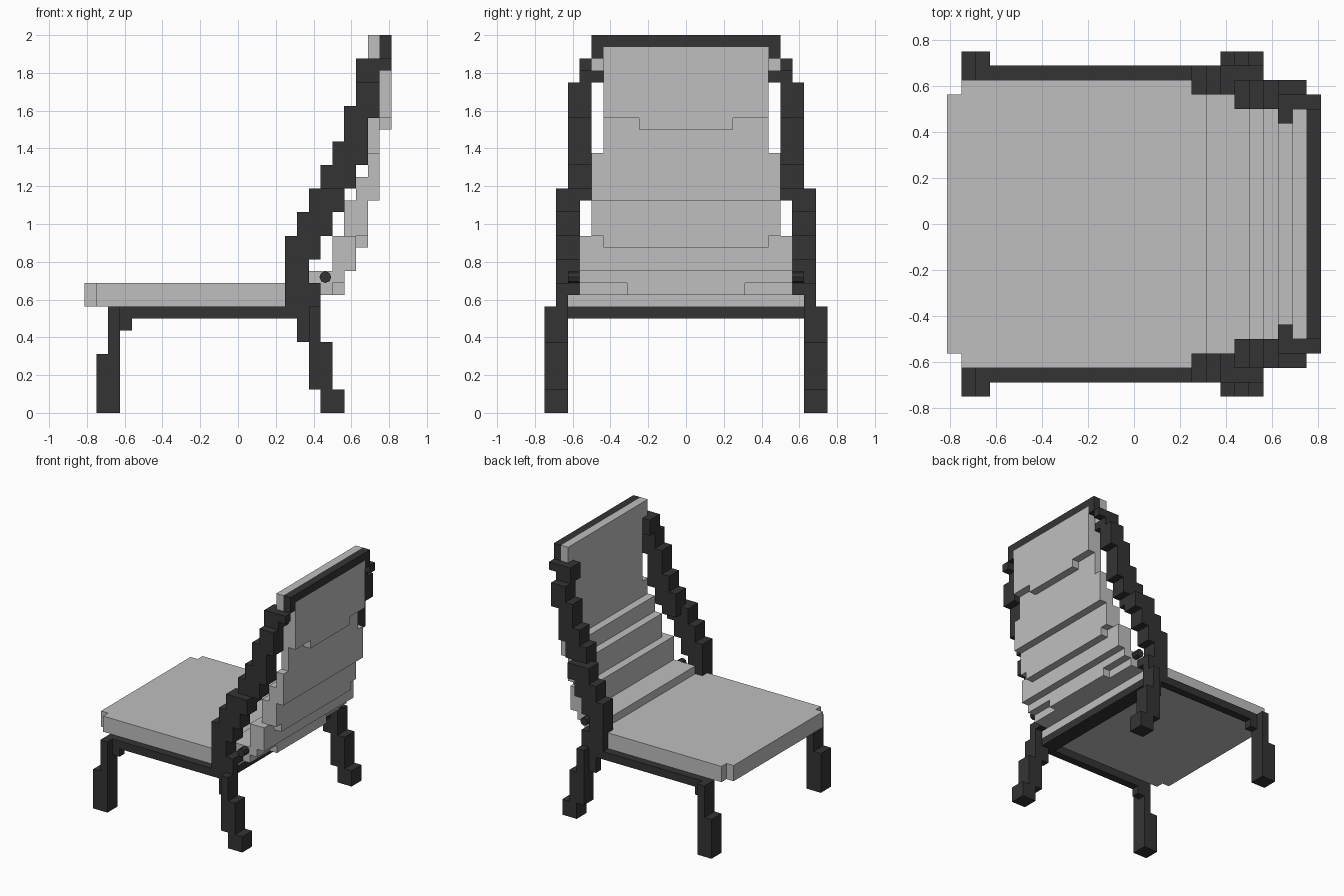
import bpy
import bmesh
from mathutils import Vector

UNIT = 1 / 16  # edge of one cube cell

default_cube = bpy.data.objects.get("Cube")
if default_cube:
    bpy.data.objects.remove(default_cube, do_unlink=True)


def make_material(name, value):
    material = bpy.data.materials.new(name)
    material.use_nodes = True
    colour = (value, value, value, 1)
    material.diffuse_color = colour
    material.node_tree.nodes["Principled BSDF"].inputs["Base Color"].default_value = colour
    return material


charcoal = make_material("charcoal frame", 0.034)
pale_grey = make_material("pale grey fabric", 0.52)


def box(x, y, z):
    """Set of cells inside three half-open ranges."""
    return {(i, j, k) for i in range(*x) for j in range(*y) for k in range(*z)}


def slab(x, half_width, z):
    """Box centred across the width of the chair."""
    return box(x, (-half_width, half_width), z)


def steps(y, rows):
    """Stack of boxes sharing one width: rows of x start, x end, z start, z end."""
    cells = set()
    for x0, x1, z0, z1 in rows:
        cells |= box((x0, x1), y, (z0, z1))
    return cells


def mirrored(cells):
    return {(i, -1 - j, k) for i, j, k in cells}


def build(name, cells, material):
    """Skin the cells with their exposed faces and merge the flat areas."""
    bm = bmesh.new()
    corners = {}

    def corner(p):
        key = tuple(p)
        if key not in corners:
            corners[key] = bm.verts.new(Vector(p) * UNIT)
        return corners[key]

    for cell in cells:
        for axis in range(3):
            u, v = (axis + 1) % 3, (axis + 2) % 3
            for side in (0, 1):
                neighbour = list(cell)
                neighbour[axis] += 2 * side - 1
                if tuple(neighbour) in cells:
                    continue
                loop = [(0, 0), (1, 0), (1, 1), (0, 1)]
                if not side:
                    loop.reverse()
                quad = []
                for a, b in loop:
                    p = list(cell)
                    p[axis] += side
                    p[u] += a
                    p[v] += b
                    quad.append(corner(p))
                bm.faces.new(quad)
    bmesh.ops.dissolve_limit(bm, angle_limit=0.01, verts=bm.verts[:], edges=bm.edges[:])
    mesh = bpy.data.meshes.new(name)
    bm.to_mesh(mesh)
    bm.free()
    mesh.materials.append(material)
    obj = bpy.data.objects.new(name, mesh)
    bpy.context.collection.objects.link(obj)
    return obj


def build_pair(name, cells, material):
    build("left_" + name, cells, material)
    build("right_" + name, mirrored(cells), material)


# Seat cushion, notched at the front corners
seat = slab((-12, 4), 10, (9, 11)) | slab((-13, -12), 9, (9, 11))
seat |= slab((4, 6), 10, (9, 10)) | slab((4, 5), 9, (10, 11))
build("seat", seat, pale_grey)

# Stepped backrest, from the lowest tread to the top
backrest = slab((5, 8), 9, (10, 12))
backrest |= slab((8, 9), 5, (10, 11)) | slab((8, 9), 9, (11, 15))
backrest |= slab((9, 10), 9, (12, 15)) | slab((9, 10), 8, (15, 18))
backrest |= slab((10, 11), 7, (14, 15)) | slab((10, 11), 8, (15, 20))
backrest |= slab((11, 12), 8, (18, 22)) | slab((11, 12), 7, (22, 29))
backrest |= slab((11, 12), 8, (29, 32))
backrest |= slab((12, 13), 4, (24, 25)) | slab((12, 13), 7, (25, 31))
build("backrest", backrest, pale_grey)

# Top rail behind the backrest
top_rail = slab((12, 13), 8, (31, 32))
ends = box((12, 13), (7, 8), (30, 31))
build("top_rail", top_rail | ends | mirrored(ends), charcoal)

# Rear cross rail and side rails under the seat
build("rear_rail", slab((4, 6), 10, (8, 9)), charcoal)
build_pair("side_rail", box((-10, 6), (10, 11), (8, 9)), charcoal)

# Front legs
front_leg = steps((10, 12), [(-12, -10, 0, 4), (-11, -10, 4, 9)])
front_leg |= box((-12, -11), (10, 12), (4, 5)) | box((-10, -9), (10, 11), (7, 8))
build_pair("front_leg", front_leg, charcoal)

# Back legs
back_leg = steps((10, 12), [(7, 9, 0, 2), (6, 8, 2, 6), (6, 7, 6, 9)])
back_leg |= box((5, 6), (10, 11), (6, 8))
build_pair("back_leg", back_leg, charcoal)

# Leaning posts, stepping backwards and inwards
post = box((4, 7), (10, 11), (9, 10))
post |= steps((9, 11), [(4, 7, 10, 11), (4, 6, 11, 13), (4, 7, 13, 15),
                        (5, 8, 15, 17), (6, 9, 17, 19)])
post |= box((7, 9), (8, 9), (18, 19))
post |= steps((8, 10), [(7, 10, 19, 21), (8, 11, 21, 23), (9, 11, 23, 25),
                        (9, 12, 25, 26), (10, 12, 26, 28)])
post |= box((10, 12), (8, 9), (28, 30)) | box((10, 11), (7, 8), (28, 30))
post |= box((11, 12), (7, 8), (28, 29)) | box((12, 13), (8, 9), (29, 30))
build_pair("post", post, charcoal)

# Small round pivots beside the backrest
for side, label in ((1, "left"), (-1, "right")):
    bpy.ops.mesh.primitive_cylinder_add(
        vertices=8, radius=UNIT / 2, depth=UNIT,
        location=(7.4 * UNIT, side * 9.5 * UNIT, 11.5 * UNIT),
        rotation=(1.5708, 0, 0))
    pivot = bpy.context.object
    pivot.name = label + "_pivot"
    pivot.data.materials.append(charcoal)
